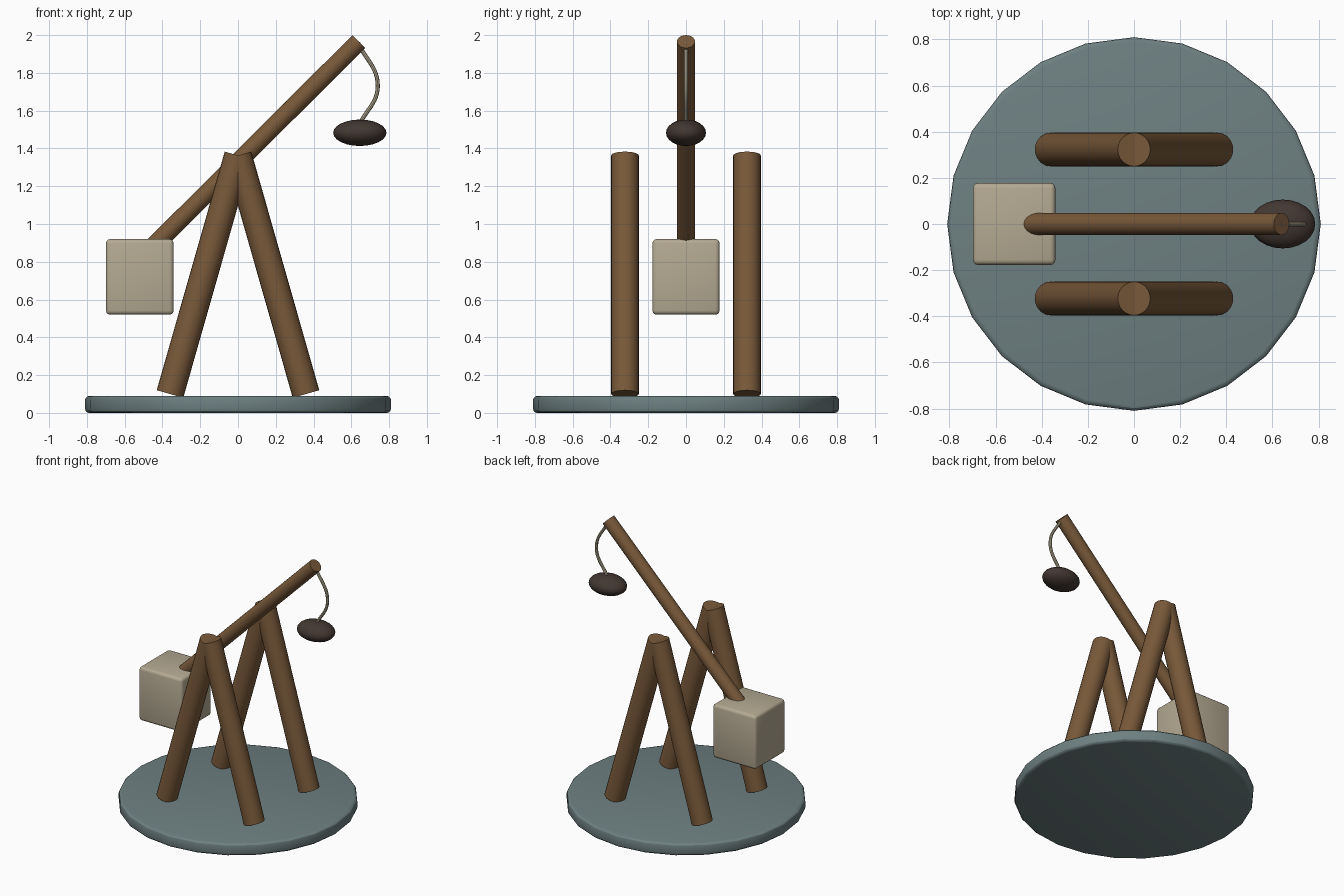
import bpy, math
from mathutils import Vector

if "Cube" in bpy.data.objects:
    bpy.data.objects.remove(bpy.data.objects["Cube"])


def material(name, rgb):
    m = bpy.data.materials.new(name)
    m.diffuse_color = (*rgb, 1)
    m.use_nodes = True
    m.node_tree.nodes["Principled BSDF"].inputs["Base Color"].default_value = m.diffuse_color
    return m


WOOD = material("brown wood", (0.19, 0.10, 0.042))
SLATE = material("grey green slate", (0.155, 0.215, 0.22))
STONE = material("pale stone", (0.46, 0.40, 0.29))
ROPE = material("rope", (0.46, 0.41, 0.29))
LEATHER = material("dark leather", (0.055, 0.038, 0.032))


def finish(name, mat, bevel=0.0):
    ob = bpy.context.object
    ob.name = name
    ob.data.materials.append(mat)
    bpy.ops.object.transform_apply(location=False, rotation=False, scale=True)
    if bevel:
        mod = ob.modifiers.new("soft edges", 'BEVEL')
        mod.width, mod.segments = bevel, 3
        mod.limit_method, mod.angle_limit = 'ANGLE', math.radians(40)
        bpy.ops.object.modifier_apply(modifier=mod.name)
    bpy.ops.object.shade_smooth_by_angle(angle=math.radians(30))
    return ob


def pole(name, start, end, radius, sides):
    a, b = Vector(start), Vector(end)
    bpy.ops.mesh.primitive_cylinder_add(
        vertices=sides, radius=radius, depth=(b - a).length, location=(a + b) / 2,
        rotation=(b - a).to_track_quat('Z', 'Y').to_euler())
    return finish(name, WOOD)


# Round base
bpy.ops.mesh.primitive_cylinder_add(vertices=24, radius=0.81, depth=0.09, location=(0, 0, 0.045))
finish("base", SLATE, 0.022)

# Two A-frames
for y, side in ((-0.323, "front"), (0.323, "back")):
    for x, end in ((-0.36, "left"), (0.36, "right")):
        pole(f"{side}_{end}_leg", (x, y, 0.1), (0, y, 1.363), 0.073, 24)

# Throwing arm, its lower end buried in the counterweight
pole("throwing_arm", (-0.52, 0, 0.81), (0.64, 0, 1.966), 0.048, 20)

# Counterweight
bpy.ops.mesh.primitive_cube_add(size=1, location=(-0.52, 0, 0.72))
bpy.context.object.scale = (0.358, 0.355, 0.4)
finish("counterweight", STONE, 0.022)

# Sling rope
curve = bpy.data.curves.new("sling_rope", 'CURVE')
curve.dimensions = '3D'
curve.bevel_depth, curve.bevel_resolution = 0.011, 2
curve.use_fill_caps = True
spline = curve.splines.new('BEZIER')
path = ((0.635, 1.96), (0.74, 1.73), (0.645, 1.53))
spline.bezier_points.add(len(path) - 1)
for p, (x, z) in zip(spline.bezier_points, path):
    p.co = (x, 0, z)
    p.handle_left_type = p.handle_right_type = 'AUTO'
rope = bpy.data.objects.new("sling_rope", curve)
bpy.context.collection.objects.link(rope)
bpy.ops.object.select_all(action='DESELECT')
rope.select_set(True)
bpy.context.view_layer.objects.active = rope
bpy.ops.object.convert(target='MESH')
finish("sling_rope", ROPE)

# Sling pouch
bpy.ops.mesh.primitive_uv_sphere_add(segments=24, ring_count=12, radius=1, location=(0.645, 0, 1.483))
bpy.context.object.scale = (0.141, 0.106, 0.07)
finish("sling_pouch", LEATHER)
